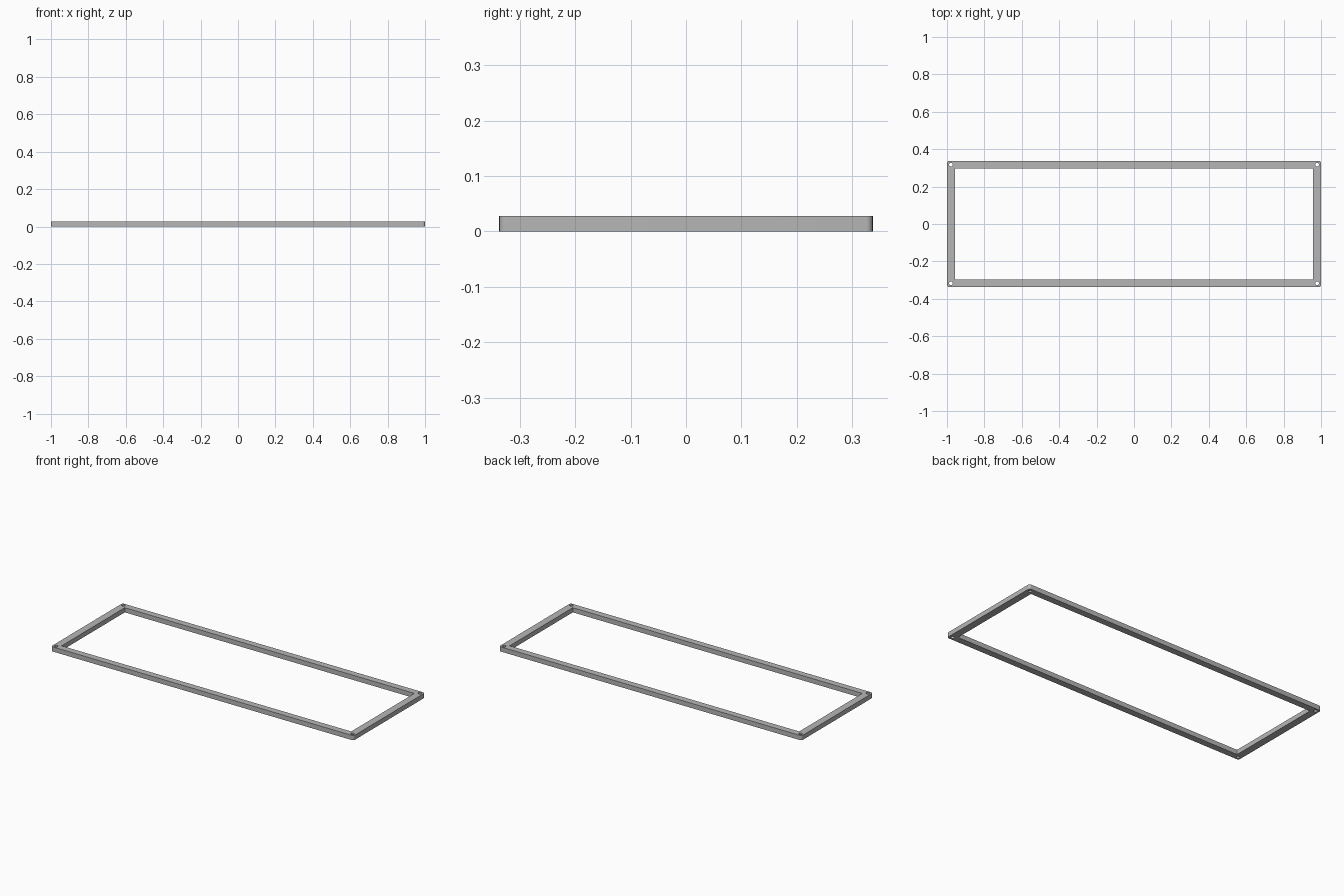
import bpy
import math

cube = bpy.data.objects.get("Cube")
if cube:
    bpy.data.objects.remove(cube, do_unlink=True)

HALF_X, HALF_Y, HEIGHT = 1.0, 0.337, 0.028
INNER_X, INNER_Y = 0.957, 0.298
CORNER, HOLE = 0.012, 0.01
HOLE_X, HOLE_Y = 0.979, 0.317

grey = bpy.data.materials.new("mid_grey")
grey.use_nodes = True
grey.diffuse_color = (0.47, 0.47, 0.47, 1)
grey.node_tree.nodes["Principled BSDF"].inputs["Base Color"].default_value = grey.diffuse_color


def arc(cx, cy, radius, start, sweep, steps):
    """Points along a circular arc."""
    angles = [start + sweep * i / steps for i in range(steps + 1)]
    return [(cx + radius * math.cos(a), cy + radius * math.sin(a)) for a in angles]


def add_loop(curve, points):
    """Closed straight-sided outline; inner outlines become holes."""
    spline = curve.splines.new("POLY")
    spline.points.add(len(points) - 1)
    for point, (x, y) in zip(spline.points, points):
        point.co = (x, y, 0, 1)
    spline.use_cyclic_u = True


profile = bpy.data.curves.new("frame_profile", "CURVE")
profile.dimensions = "2D"
profile.fill_mode = "BOTH"
profile.extrude = HEIGHT / 2

# Outer outline with rounded corners, and the square-cornered opening
corners = [(1, 1), (-1, 1), (-1, -1), (1, -1)]
outline = []
for i, (sx, sy) in enumerate(corners):
    outline += arc(sx * (HALF_X - CORNER), sy * (HALF_Y - CORNER),
                   CORNER, i * math.pi / 2, math.pi / 2, 8)
add_loop(profile, outline)
add_loop(profile, [(sx * INNER_X, sy * INNER_Y) for sx, sy in corners])

# Screw hole through each corner
for sx, sy in corners:
    add_loop(profile, arc(sx * HOLE_X, sy * HOLE_Y, HOLE, 0, math.tau, 24)[:-1])

# Extruded frame as a mesh
frame = bpy.data.objects.new("rectangular_frame", profile)
frame.location.z = HEIGHT / 2
bpy.context.collection.objects.link(frame)
bpy.ops.object.select_all(action="DESELECT")
frame.select_set(True)
bpy.context.view_layer.objects.active = frame
bpy.ops.object.convert(target="MESH")
frame = bpy.context.object
frame.data.materials.clear()
frame.data.materials.append(grey)

# Join cap and wall borders so the surface is closed
bpy.ops.object.mode_set(mode="EDIT")
bpy.ops.mesh.select_all(action="SELECT")
bpy.ops.mesh.remove_doubles(threshold=0.0001)
bpy.ops.mesh.normals_make_consistent(inside=False)
bpy.ops.object.mode_set(mode="OBJECT")
bpy.ops.object.shade_smooth_by_angle(angle=math.radians(30))
